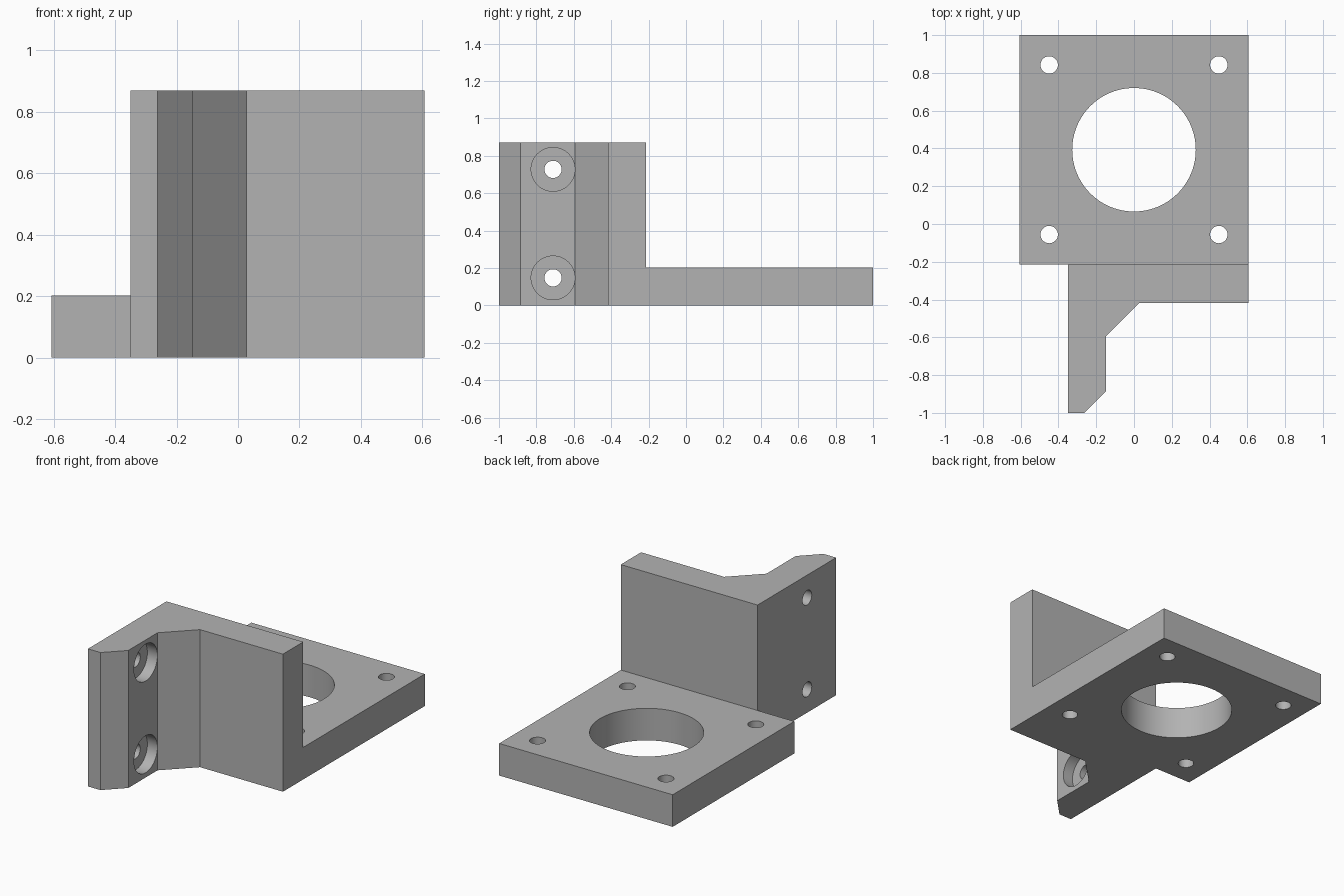
import bpy
import bmesh
from mathutils import Matrix, Vector
from math import pi

cube = bpy.data.objects.get("Cube")
if cube:
    bpy.data.objects.remove(cube)

# Single grey material
GREY = (0.45, 0.45, 0.45, 1)
grey = bpy.data.materials.new("plain_grey")
grey.use_nodes = True
grey.diffuse_color = GREY
grey.node_tree.nodes["Principled BSDF"].inputs["Base Color"].default_value = GREY


def add_object(name, bm):
    mesh = bpy.data.meshes.new(name)
    bmesh.ops.recalc_face_normals(bm, faces=bm.faces)
    bm.to_mesh(mesh)
    bm.free()
    mesh.materials.append(grey)
    obj = bpy.data.objects.new(name, mesh)
    bpy.context.collection.objects.link(obj)
    return obj


def prism(name, outline, height):
    bm = bmesh.new()
    face = bm.faces.new([bm.verts.new((x, y, 0)) for x, y in outline])
    top = bmesh.ops.extrude_face_region(bm, geom=[face])["geom"]
    verts = [v for v in top if isinstance(v, bmesh.types.BMVert)]
    bmesh.ops.translate(bm, verts=verts, vec=(0, 0, height))
    return add_object(name, bm)


def cylinder(name, centre, radius, depth, along_x=False, sides=48):
    bm = bmesh.new()
    turn = Matrix.Rotation(pi / 2, 4, "Y") if along_x else Matrix()
    bmesh.ops.create_cone(bm, cap_ends=True, segments=sides, radius1=radius, radius2=radius,
                          depth=depth, matrix=Matrix.Translation(Vector(centre)) @ turn)
    obj = add_object(name, bm)
    obj.hide_render = True
    return obj


def boolean(target, other, operation):
    mod = target.modifiers.new(other.name, "BOOLEAN")
    mod.operation, mod.solver, mod.object = operation, "EXACT", other
    bpy.context.view_layer.objects.active = target
    bpy.ops.object.modifier_apply(modifier=mod.name)
    bpy.data.objects.remove(other)


# Motor plate joined to the upright L-shaped wall
HALF, WALL_BACK, WALL_FRONT = 0.607, -0.215, -0.418
ARM_OUT, ARM_IN = -0.35, -0.148
bracket = prism("mounting_bracket", [(-HALF, WALL_BACK), (HALF, WALL_BACK), (HALF, 1), (-HALF, 1)], 0.203)
wall = prism("upright_wall", [
    (ARM_OUT, WALL_BACK), (HALF, WALL_BACK), (HALF, WALL_FRONT), (0.027, WALL_FRONT),
    (ARM_IN, -0.593), (ARM_IN, -0.885), (-0.262, -1), (ARM_OUT, -1)], 0.87)
boolean(bracket, wall, "UNION")

# Large centre opening and four corner screw holes
MID = 0.393
boolean(bracket, cylinder("centre_cutter", (0, MID, 0.1), 0.327, 0.5, sides=96), "DIFFERENCE")
for sx in (-1, 1):
    for sy in (-1, 1):
        hole = cylinder("corner_cutter", (sx * 0.449, MID + sy * 0.449, 0.1), 0.046, 0.5)
        boolean(bracket, hole, "DIFFERENCE")

# Counterbored screw holes through the side arm
BORE_DEPTH = 0.07
for z in (0.147, 0.727):
    boolean(bracket, cylinder("screw_cutter", (-0.25, -0.711, z), 0.046, 0.5, True), "DIFFERENCE")
    bore = cylinder("bore_cutter", (ARM_IN - BORE_DEPTH + 0.1, -0.711, z), 0.117, 0.2, True, 64)
    boolean(bracket, bore, "DIFFERENCE")

# Smooth hole walls, crisp edges
bpy.ops.object.select_all(action="DESELECT")
bracket.select_set(True)
bpy.context.view_layer.objects.active = bracket
bpy.ops.object.shade_smooth_by_angle(angle=pi / 6)
